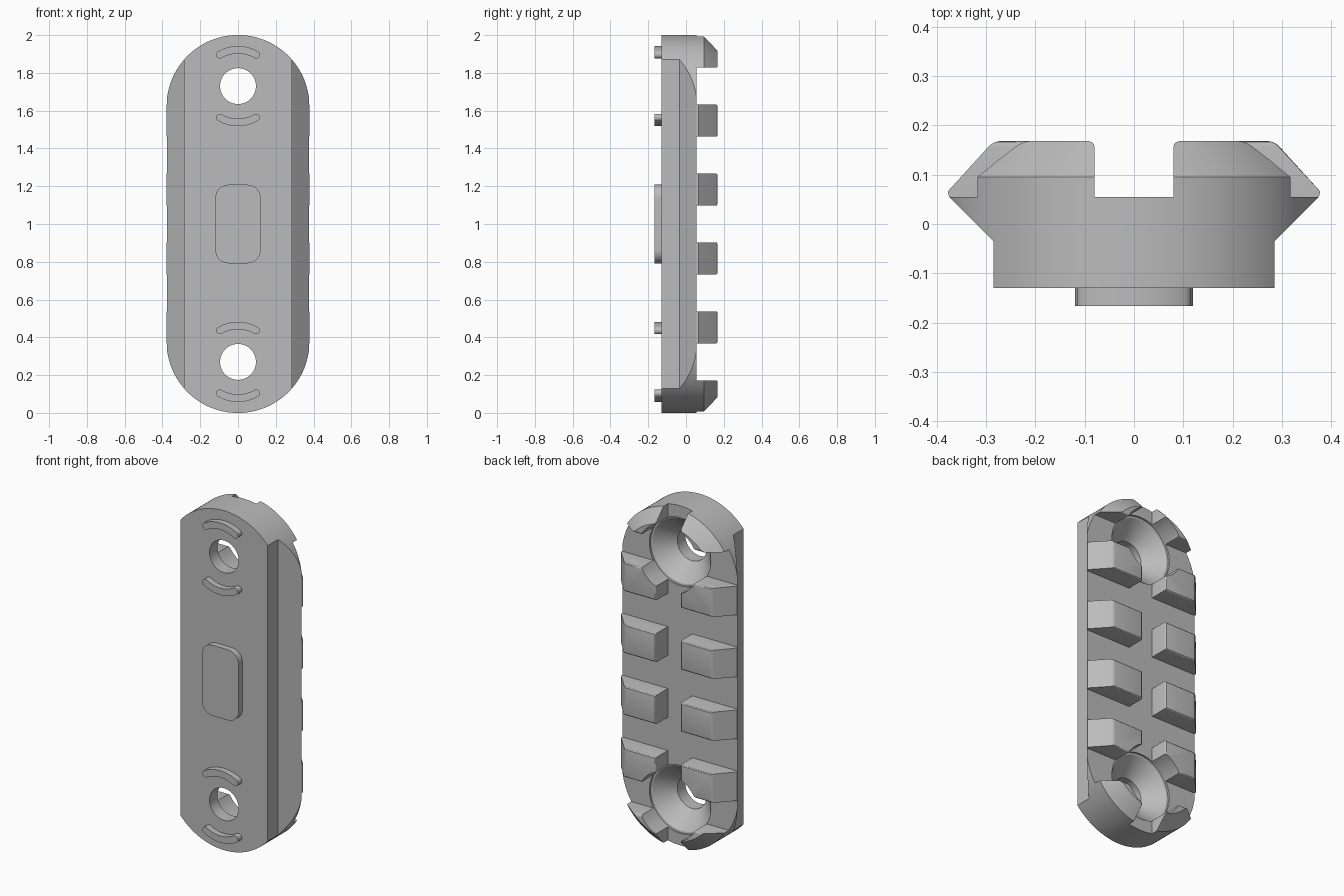
import bpy, bmesh
from math import sin, cos, pi, radians

if "Cube" in bpy.data.objects:
    bpy.data.objects.remove(bpy.data.objects["Cube"])

grey = bpy.data.materials.new("matte grey")
grey.use_nodes = True
grey.diffuse_color = (0.5, 0.5, 0.5, 1)
grey.node_tree.nodes["Principled BSDF"].inputs["Base Color"].default_value = (0.5, 0.5, 0.5, 1)

FRONT, WAIST, FLOOR, BACK = -0.13, -0.035, 0.055, 0.168
HALF, RIDGE, R = 0.285, 0.378, 0.378
HOLES = (0.27, 1.73)


def loft(bm, rings):
    """Closed solid through rings of equal point count."""
    loops = [[bm.verts.new(p) for p in ring] for ring in rings]
    n = len(loops[0])
    faces = [bm.faces.new(loops[0][::-1]), bm.faces.new(loops[-1])]
    for a, b in zip(loops, loops[1:]):
        for i in range(n):
            j = (i + 1) % n
            faces.append(bm.faces.new((a[i], a[j], b[j], b[i])))
    return faces


def finish(bm, name):
    bmesh.ops.recalc_face_normals(bm, faces=bm.faces[:])
    mesh = bpy.data.meshes.new(name)
    bm.to_mesh(mesh)
    bm.free()
    mesh.materials.append(grey)
    obj = bpy.data.objects.new(name, mesh)
    bpy.context.collection.objects.link(obj)
    return obj


def rounded(w, h, r, y, cz=1.0, steps=32):
    """Rounded rectangle in the xz plane."""
    pts = []
    for k, (sx, sz) in enumerate(((1, 1), (-1, 1), (-1, -1), (1, -1))):
        for i in range(steps + 1):
            a = (k + i / steps) * pi / 2
            pts.append((sx * (w - r) + r * cos(a), y, cz + sz * (h - r) + r * sin(a)))
    return pts


def stadium(r, y):
    """Outline with semicircular ends, offset inwards only at the ends."""
    pts = []
    for cz, start in ((2 - R, 0), (R, pi)):
        for i in range(65):
            a = start + pi * i / 64
            pts.append((r * cos(a), y, cz + r * sin(a)))
    return pts


def circle(r, y, cz):
    return [(r * cos(2 * pi * i / 64), y, cz + r * sin(2 * pi * i / 64)) for i in range(64)]


# Rail base: V-sided profile run along the height
bm = bmesh.new()
right = [(HALF, FRONT), (HALF, WAIST), (RIDGE - 0.003, FLOOR)]
profile = right + [(-x, y) for x, y in reversed(right)]
loft(bm, [[(x, y, z) for x, y in profile] for z in (-0.05, 2.05)])
base = finish(bm, "rail_base")

# Paired cross teeth with softened edges
bm = bmesh.new()
tooth = [(0.08, FLOOR), (RIDGE - 0.003, FLOOR), (RIDGE, 0.066), (HALF, BACK), (0.08, BACK)]
for k in range(6):
    low = 0.0025 + 0.365 * k
    z0 = -0.05 if k == 0 else low
    z1 = 2.05 if k == 5 else low + 0.17
    for s in (-1, 1):
        loft(bm, [[(s * x, y, z) for x, y in tooth] for z in (z0, z1)])
bmesh.ops.recalc_face_normals(bm, faces=bm.faces[:])
soft = [e for e in bm.edges if all(v.co.y > 0.1 for v in e.verts)]
bmesh.ops.bevel(bm, geom=soft, offset=0.012, segments=3, profile=0.5, affect='EDGES')
teeth = finish(bm, "rail_teeth")

# Cutters: rounded ends with a conical back chamfer, and countersunk holes
bm = bmesh.new()
loft(bm, [stadium(R + 0.0005, -0.2), stadium(R + 0.0005, 0.095), stadium(0.29, 0.183)])
ends = finish(bm, "end_cutter")
bm = bmesh.new()
for cz in HOLES:
    loft(bm, [circle(r, y, cz) for r, y in
              ((0.095, -0.25), (0.095, -0.055), (0.19, 0.042), (0.2, 0.044), (0.2, 0.25))])
holes = finish(bm, "hole_cutter")

for obj in (base, teeth):
    bpy.context.view_layer.objects.active = obj
    for cutter, mode in ((ends, 'INTERSECT'), (holes, 'DIFFERENCE')):
        mod = obj.modifiers.new(cutter.name, 'BOOLEAN')
        mod.object, mod.operation, mod.solver = cutter, mode, 'EXACT'
        bpy.ops.object.modifier_apply(modifier=mod.name)
for cutter in (ends, holes):
    bpy.data.objects.remove(cutter)

# Locating key on the front
bm = bmesh.new()
loft(bm, [rounded(0.12, 0.208, 0.07, y, steps=10) for y in (-0.166, FRONT)])
key = finish(bm, "locating_key")

# Curved lugs above and below each hole
bm = bmesh.new()


def lug(cz, side, y, r=0.192, w=0.02, half=radians(30)):
    pts = []
    for i in range(17):
        a = -half + 2 * half * i / 16
        pts.append(((r + w) * sin(a), (r + w) * cos(a)))
    for i in range(1, 8):
        a, t = half, pi * i / 8
        pts.append((r * sin(a) + w * sin(a + t), r * cos(a) + w * cos(a + t)))
    for i in range(17):
        a = half - 2 * half * i / 16
        pts.append(((r - w) * sin(a), (r - w) * cos(a)))
    for i in range(1, 8):
        a, t = -half, pi + pi * i / 8
        pts.append((r * sin(a) + w * sin(a + t), r * cos(a) + w * cos(a + t)))
    return [(x, y, cz + side * z) for x, z in pts]


for cz in HOLES:
    for side in (-1, 1):
        loft(bm, [lug(cz, side, y) for y in (-0.166, FRONT)])
lugs = finish(bm, "curved_lugs")

# Smooth shading with sharp edges kept
bpy.ops.object.select_all(action='DESELECT')
for obj in (base, teeth, key, lugs):
    obj.select_set(True)
bpy.context.view_layer.objects.active = base
bpy.ops.object.shade_smooth_by_angle(angle=radians(25))
